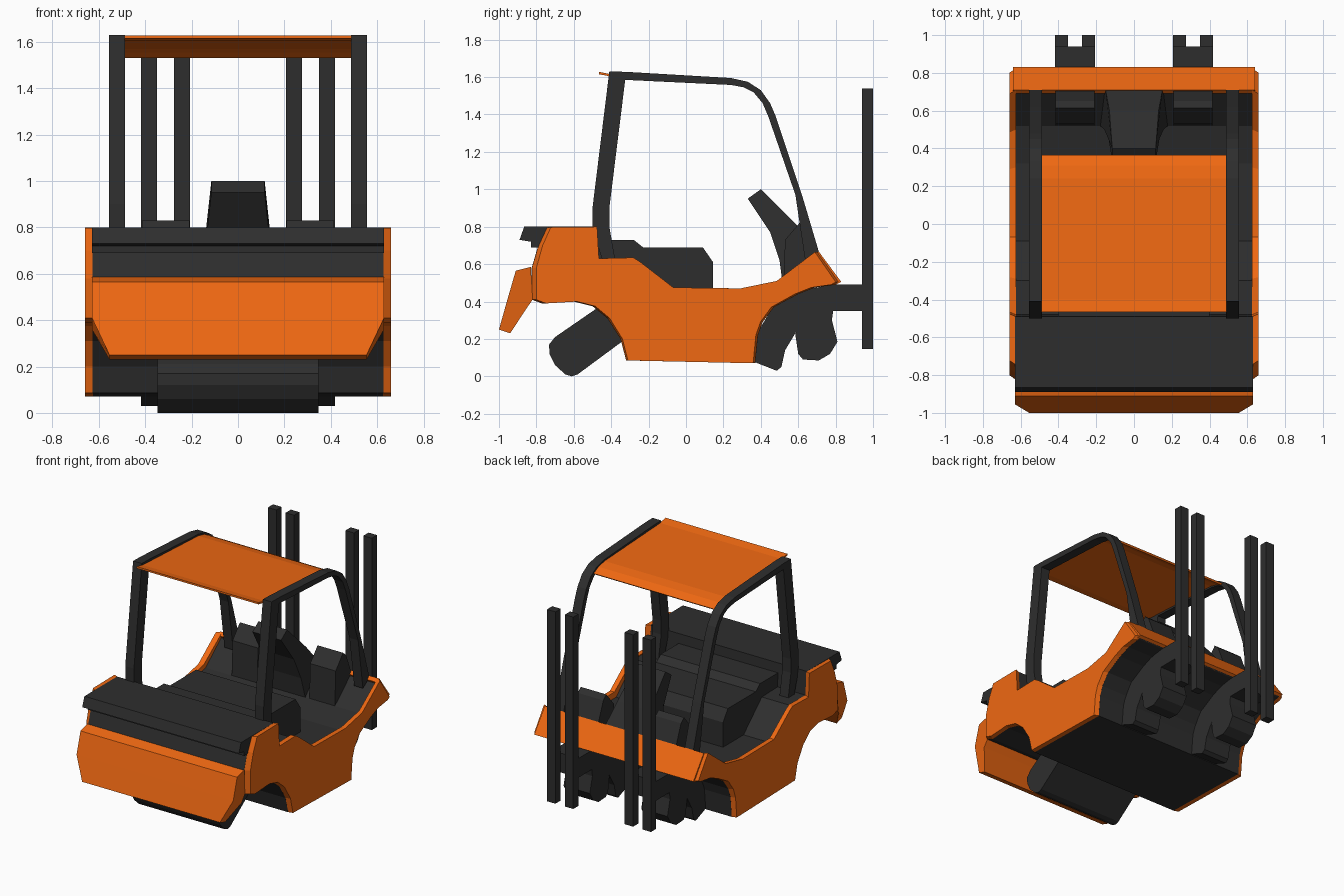
import bpy, bmesh


def material(name, rgb):
    m = bpy.data.materials.new(name)
    m.diffuse_color = (*rgb, 1)
    return m


ORANGE = material("orange_paint", (0.87, 0.14, 0.006))
DARK = material("dark_metal", (0.027, 0.027, 0.027))


def prism(name, pts, spans, mat, end_scale=1.0):
    """Extrude a (y, z) outline over each (x0, x1); end_scale narrows the x1 end in y."""
    bm = bmesh.new()
    for x0, x1 in spans:
        a = [bm.verts.new((x0, y, z)) for y, z in pts]
        b = [bm.verts.new((x1, y * end_scale, z)) for y, z in pts]
        bm.faces.new(a)
        bm.faces.new(b[::-1])
        for i in range(len(pts)):
            j = (i + 1) % len(pts)
            bm.faces.new((a[j], a[i], b[i], b[j]))
    bmesh.ops.recalc_face_normals(bm, faces=bm.faces)
    me = bpy.data.meshes.new(name)
    bm.to_mesh(me)
    bm.free()
    me.materials.append(mat)
    ob = bpy.data.objects.new(name, me)
    bpy.context.collection.objects.link(ob)
    return ob


def both(x0, x1):
    return [(x0, x1), (-x0, -x1)]


# Shared lower outline with both wheel arches
arches = [(0.80, 0.49), (0.69, 0.475), (0.60, 0.44), (0.47, 0.37), (0.41, 0.29),
          (0.385, 0.22), (0.37, 0.07), (-0.32, 0.085), (-0.35, 0.20), (-0.42, 0.31),
          (-0.50, 0.375), (-0.60, 0.40), (-0.77, 0.39), (-0.825, 0.41)]

# Orange side panels
panel = [(-0.825, 0.58), (-0.79, 0.70), (-0.745, 0.797), (-0.49, 0.80), (-0.48, 0.63),
         (-0.29, 0.635), (-0.25, 0.61), (-0.07, 0.475), (0.30, 0.47), (0.50, 0.51),
         (0.71, 0.665), (0.825, 0.505)] + arches
prism("side_panels", panel, both(0.625, 0.66), ORANGE, 0.97)

# Dark central body with floor
body = [(-0.825, 0.58), (-0.79, 0.70), (-0.74, 0.797), (-0.49, 0.797), (-0.48, 0.63),
        (-0.30, 0.625), (-0.09, 0.43), (0.32, 0.43), (0.52, 0.48),
        (0.70, 0.63), (0.81, 0.495)] + arches
prism("body", body, [(-0.627, 0.627)], DARK)

# Rear hood lid
prism("hood_lid", [(-0.865, 0.80), (-0.89, 0.73), (-0.83, 0.72), (-0.83, 0.69),
                   (-0.77, 0.69), (-0.49, 0.75), (-0.49, 0.80)], [(-0.63, 0.63)], DARK)

# Counterweight slab, lower corners narrowed
slab = prism("counterweight", [(-0.91, 0.565), (-0.83, 0.585), (-0.82, 0.41),
                               (-0.855, 0.36), (-0.94, 0.23), (-1.0, 0.25), (-0.955, 0.41)],
             [(-0.63, 0.63)], ORANGE)
for v in slab.data.vertices:
    if v.co.z < 0.3:
        v.co.x *= 0.88

# Sloping cross panel ahead of the dashboard
prism("cross_panel", [(0.69, 0.645), (0.71, 0.667), (0.83, 0.505), (0.80, 0.49)],
      [(-0.64, 0.64)], ORANGE)

# Seat base
prism("seat", [(-0.49, 0.73), (-0.28, 0.73), (-0.23, 0.69), (0.09, 0.69), (0.145, 0.61),
               (0.145, 0.42), (-0.49, 0.42)], [(-0.40, 0.40)], DARK)

# Steering column, flared toward its base
column = prism("steering_column", [(0.33, 0.95), (0.40, 1.0), (0.60, 0.80), (0.72, 0.65),
                                   (0.52, 0.47), (0.50, 0.62), (0.45, 0.77)],
               [(-0.115, 0.115)], DARK)
for v in column.data.vertices:
    if v.co.z < 0.9:
        v.co.x *= 1 + 1.3 * (0.9 - v.co.z)

# Dashboard boxes
prism("dashboard_boxes", [(0.53, 0.73), (0.615, 0.83), (0.65, 0.80), (0.71, 0.65), (0.52, 0.47)],
      both(0.21, 0.415), DARK)

# Roll cage
cage = [(-0.45, 0.63), (-0.50, 0.79), (-0.50, 0.90), (-0.41, 1.63), (-0.32, 1.628),
        (0.24, 1.595), (0.33, 1.575), (0.40, 1.53), (0.45, 1.46), (0.48, 1.39),
        (0.62, 0.97), (0.715, 0.65), (0.64, 0.60), (0.585, 0.97), (0.44, 1.39),
        (0.41, 1.46), (0.36, 1.52), (0.31, 1.545), (0.24, 1.558), (-0.325, 1.585),
        (-0.41, 0.90), (-0.41, 0.80), (-0.38, 0.63)]
prism("roll_cage", cage, both(0.487, 0.557), DARK)

# Roof sheet
prism("roof", [(-0.465, 1.628), (-0.40, 1.615), (0.24, 1.583), (0.31, 1.568), (0.365, 1.54),
               (0.355, 1.53), (0.30, 1.555), (0.24, 1.57), (-0.40, 1.603), (-0.465, 1.615)],
      [(-0.49, 0.49)], ORANGE)

# Mast posts
for tag, x0, x1 in (("inner", 0.207, 0.275), ("outer", 0.35, 0.418)):
    prism(tag + "_mast_posts", [(0.94, 0.145), (1.0, 0.145), (1.0, 1.54), (0.94, 1.54)],
          both(x0, x1), DARK)

# Curved mast arms
prism("mast_arms", [(0.94, 0.49), (0.94, 0.35), (0.79, 0.35), (0.68, 0.34), (0.59, 0.24),
                    (0.53, 0.14), (0.51, 0.05), (0.485, 0.03), (0.37, 0.075), (0.38, 0.23),
                    (0.47, 0.38), (0.62, 0.46), (0.78, 0.49)], both(0.207, 0.418), DARK)

# Faceted drive hubs under the arms
prism("drive_hubs", [(0.60, 0.12), (0.625, 0.09), (0.71, 0.085), (0.77, 0.12), (0.81, 0.185),
                     (0.78, 0.30), (0.79, 0.37), (0.61, 0.37), (0.585, 0.22)],
      both(0.207, 0.418), DARK)

# Tilted rear tank
prism("rear_tank", [(-0.732, 0.17), (-0.73, 0.12), (-0.70, 0.06), (-0.645, 0.01), (-0.61, 0.0),
                    (-0.58, 0.01), (-0.35, 0.18), (-0.25, 0.26), (-0.30, 0.40), (-0.42, 0.40),
                    (-0.475, 0.365), (-0.70, 0.21)], [(-0.347, 0.347)], DARK)
